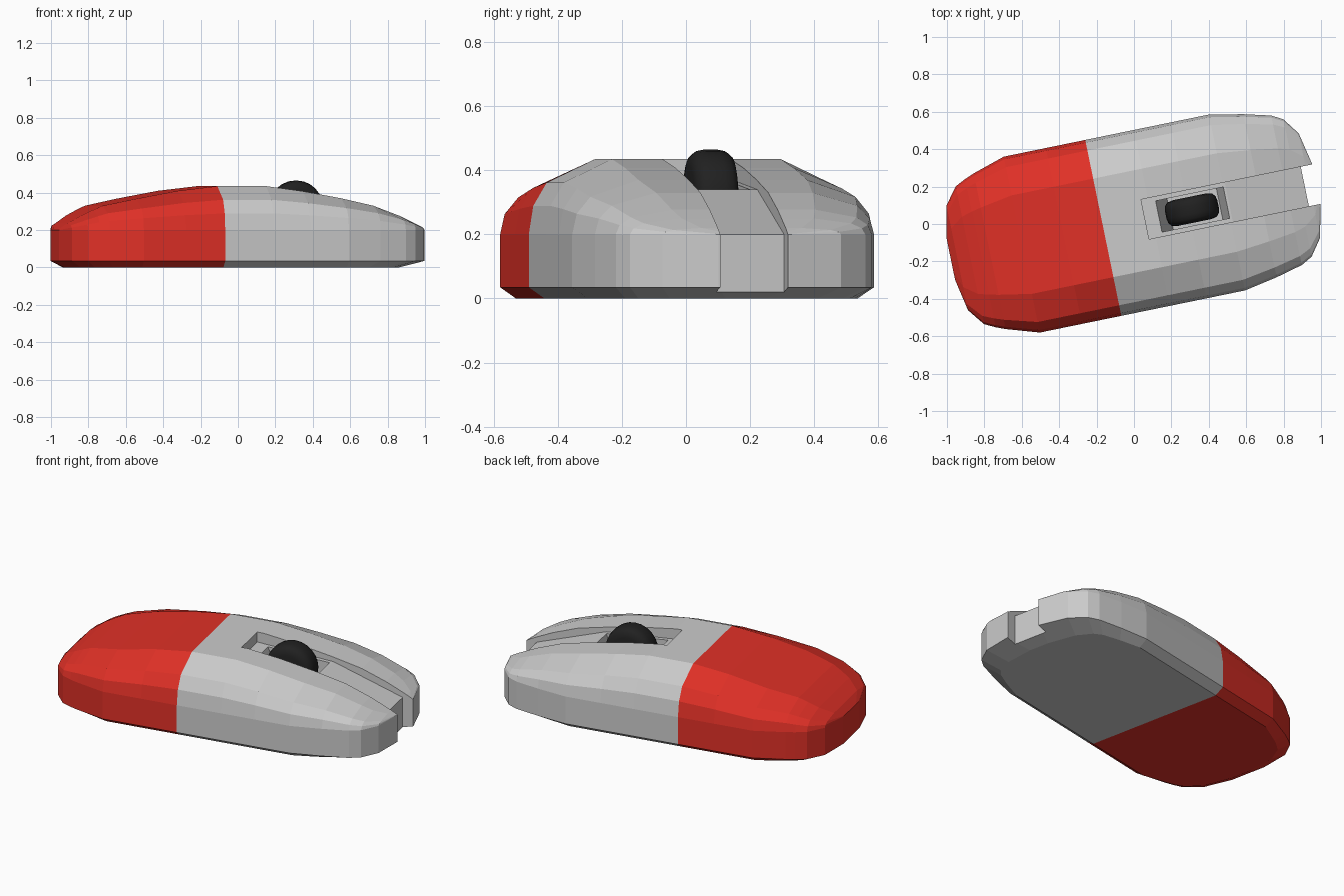
import bpy, bmesh, math
from mathutils import Vector

if "Cube" in bpy.data.objects:
    bpy.data.objects.remove(bpy.data.objects["Cube"])

ANGLE = math.radians(11.6)
OFFSET = 0.0127   # sideways shift of the centre line
RIM = 0.2         # top of the vertical side wall


def material(name, colour):
    m = bpy.data.materials.new(name)
    m.diffuse_color = colour
    m.use_nodes = True
    m.node_tree.nodes["Principled BSDF"].inputs["Base Color"].default_value = m.diffuse_color
    return m


def add_object(name, bm, mat=None):
    bmesh.ops.recalc_face_normals(bm, faces=bm.faces)
    mesh = bpy.data.meshes.new(name)
    bm.to_mesh(mesh)
    bm.free()
    ob = bpy.data.objects.new(name, mesh)
    bpy.context.collection.objects.link(ob)
    ob.rotation_euler.z = ANGLE
    ob.location = (-math.sin(ANGLE) * OFFSET, math.cos(ANGLE) * OFFSET, 0)
    if mat:
        mesh.materials.append(mat)
    return ob


def section(u, w, h):
    """Cross-section of the shell: half width w, crown height h."""
    ub = u
    if u > 0.5:
        ub = 0.5 + (u - 0.5) * 0.72
    elif u < -0.6:
        ub = -0.6 + (u + 0.6) * 0.84
    d = h - RIM
    half = [(ub, w - 0.05, 0), (u, w, 0.035), (u, w, RIM),
            (u, w * 0.97, RIM + d * 0.38), (u, w * 0.88, RIM + d * 0.69),
            (u, w * 0.56, h)]
    return half + [(a, -b, c) for a, b, c in reversed(half)]


def shell(name, stations, mat=None):
    bm = bmesh.new()
    rings = [[bm.verts.new(p) for p in section(*s)] for s in stations]
    for a, b in zip(rings, rings[1:]):
        for i in range(12):
            j = (i + 1) % 12
            bm.faces.new((a[i], a[j], b[j], b[i]))
    for r in (rings[0], rings[-1]):
        bm.faces.new(r[1:11])
        bm.faces.new((r[0], r[1], r[10], r[11]))
    return add_object(name, bm, mat)


def prism(name, profile, half_width):
    bm = bmesh.new()
    a = [bm.verts.new((u, -half_width, z)) for u, z in profile]
    b = [bm.verts.new((u, half_width, z)) for u, z in profile]
    bm.faces.new(a)
    bm.faces.new(b)
    for i in range(len(a)):
        j = (i + 1) % len(a)
        bm.faces.new((a[i], a[j], b[j], b[i]))
    return add_object(name, bm)


def cut(target, cutter):
    cutter.hide_render = True
    bpy.context.view_layer.update()
    mod = target.modifiers.new("cut", 'BOOLEAN')
    mod.operation = 'DIFFERENCE'
    mod.solver = 'EXACT'
    mod.object = cutter
    bpy.context.view_layer.objects.active = target
    bpy.ops.object.modifier_apply(modifier=mod.name)
    bpy.data.objects.remove(cutter)


# Rear palm shell
shell("rear_shell", [
    (-0.165, 0.48, 0.435), (-0.38, 0.48, 0.41), (-0.61, 0.48, 0.367),
    (-0.785, 0.425, 0.33), (-0.835, 0.405, 0.307), (-0.893, 0.376, 0.278),
    (-0.962, 0.286, 0.236), (-0.997, 0.113, 0.2)],
    material("red", (0.75, 0.03, 0.02, 1)))

# Front button shell
front = shell("front_shell", [
    (-0.165, 0.48, 0.435), (0.1, 0.48, 0.435), (0.3, 0.48, 0.408),
    (0.51, 0.48, 0.37), (0.69, 0.445, 0.33), (0.835, 0.408, 0.277),
    (0.895, 0.375, 0.25), (0.96, 0.285, 0.22), (0.997, 0.113, 0.2)])

# Channel between the buttons, open at the nose, and the wheel pit
cut(front, prism("channel_cutter", [
    (0.063, 0.6), (0.063, 0.375), (0.52, 0.34), (0.935, 0.2),
    (0.935, -0.1), (1.2, -0.1), (1.2, 0.6)], 0.108))
cut(front, prism("pit_cutter", [
    (0.09, 0.5), (0.2, 0.2), (0.47, 0.2), (0.55, 0.5)], 0.085))

# Scroll wheel: rounded tyre lathed about the sideways axis
R, W, SEG = 0.143, 0.07, 24
profile = [(R - 0.05, W), (R - 0.02, W * 0.9), (R - 0.005, W * 0.65), (R, W * 0.3)]
profile += [(r, -v) for r, v in reversed(profile)]
bm = bmesh.new()
rings = []
for k in range(SEG):
    t = 2 * math.pi * k / SEG
    rings.append([bm.verts.new(Vector((0.319 + r * math.cos(t), v, 0.322 + r * math.sin(t))))
                  for r, v in profile])
for k in range(SEG):
    a, b = rings[k], rings[(k + 1) % SEG]
    for i in range(len(profile) - 1):
        bm.faces.new((a[i], a[i + 1], b[i + 1], b[i]))
bm.faces.new([r[0] for r in rings])
bm.faces.new([r[-1] for r in rings])
wheel = add_object("scroll_wheel", bm, material("black", (0.015, 0.015, 0.015, 1)))
bpy.ops.object.select_all(action='DESELECT')
wheel.select_set(True)
bpy.context.view_layer.objects.active = wheel
bpy.ops.object.shade_smooth_by_angle(angle=math.radians(40))
